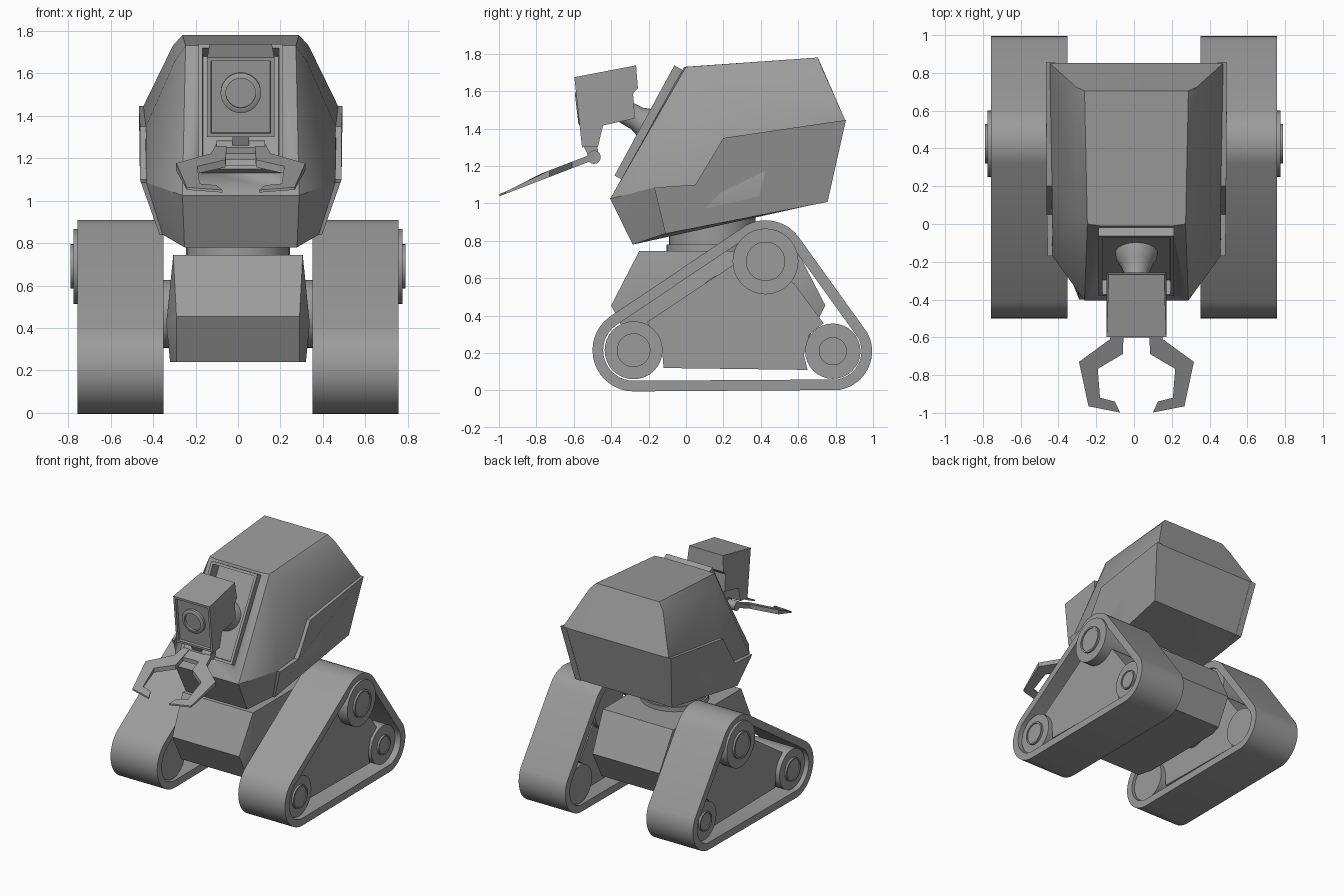
import bpy, bmesh
from math import sin, cos, pi, radians
from mathutils import Vector, Matrix

cube = bpy.data.objects.get("Cube")
if cube:
    bpy.data.objects.remove(cube, do_unlink=True)

GREY = (0.33, 0.33, 0.33, 1)
grey = bpy.data.materials.new("plain grey")
grey.use_nodes = True
grey.diffuse_color = GREY
grey.node_tree.nodes["Principled BSDF"].inputs["Base Color"].default_value = GREY


def finish(name, bm, mirror=False, angle=30):
    """Turn a bmesh into a shaded object, optionally mirrored to the other side."""
    bmesh.ops.recalc_face_normals(bm, faces=bm.faces)
    mesh = bpy.data.meshes.new(name)
    bm.to_mesh(mesh)
    bm.free()
    mesh.materials.append(grey)
    obj = bpy.data.objects.new(name, mesh)
    bpy.context.collection.objects.link(obj)
    bpy.ops.object.select_all(action='DESELECT')
    obj.select_set(True)
    bpy.context.view_layer.objects.active = obj
    bpy.ops.object.shade_smooth_by_angle(angle=radians(angle))
    if mirror:
        obj.modifiers.new("mirror", 'MIRROR')
    return obj


def hull(name, half_points, angle=30):
    """Convex shell around points and their mirrored copies."""
    bm = bmesh.new()
    for x, y, z in half_points:
        bm.verts.new((x, y, z))
        bm.verts.new((-x, y, z))
    res = bmesh.ops.convex_hull(bm, input=bm.verts)
    inside = {g for g in res["geom_interior"] if isinstance(g, bmesh.types.BMVert)}
    bmesh.ops.delete(bm, geom=list(inside), context='VERTS')
    bmesh.ops.dissolve_limit(bm, angle_limit=radians(2), verts=bm.verts, edges=bm.edges)
    return finish(name, bm, angle=angle)


def prism_mesh(points, offset):
    """Polygon pushed along an offset."""
    bm = bmesh.new()
    face = bm.faces.new([bm.verts.new(p) for p in points])
    res = bmesh.ops.extrude_face_region(bm, geom=[face], use_keep_orig=True)
    moved = [g for g in res["geom"] if isinstance(g, bmesh.types.BMVert)]
    bmesh.ops.translate(bm, verts=moved, vec=offset)
    bmesh.ops.recalc_face_normals(bm, faces=bm.faces)
    return bm


def lathe(name, profile, origin, axis, mirror=False, steps=32):
    """Spin (radius, distance) pairs about an axis through the origin point."""
    bm = bmesh.new()
    turn = Vector((0, 0, 1)).rotation_difference(Vector(axis)).to_matrix().to_4x4()
    place = Matrix.Translation(origin) @ turn
    rings = [[bm.verts.new(place @ Vector((r * cos(2 * pi * i / steps), r * sin(2 * pi * i / steps), d)))
              for i in range(steps)] for r, d in profile]
    for a, b in zip(rings, rings[1:]):
        for i in range(steps):
            j = (i + 1) % steps
            bm.faces.new((a[i], a[j], b[j], b[i]))
    bm.faces.new(rings[0])
    bm.faces.new(rings[-1])
    return finish(name, bm, mirror)


# Track layout: name, y, z, belt radius, wheel radius, hub radius, outer x
WHEELS = [("front", -0.28, 0.215, 0.22, 0.155, 0.09, 0.725),
          ("rear", 0.785, 0.21, 0.21, 0.148, 0.075, 0.71),
          ("top", 0.425, 0.69, 0.22, 0.176, 0.105, 0.775)]
BELT = 0.057


def belt_loop(shrink, steps=40):
    """Outline of a belt pulled tight around the wheels."""
    loop = []
    for i in range(steps):
        d = Vector((cos(2 * pi * i / steps), sin(2 * pi * i / steps)))
        w = max(WHEELS, key=lambda w: d.dot(Vector((w[1], w[2]))) + w[3])
        loop.append(Vector((w[1], w[2])) + d * (w[3] - shrink))
    return loop


# Track belts
bm = bmesh.new()
rings = [[bm.verts.new((x, p.x, p.y)) for p in belt_loop(s)]
         for x, s in ((0.352, 0), (0.757, 0), (0.757, BELT), (0.352, BELT))]
for k in range(4):
    a, b = rings[k], rings[(k + 1) % 4]
    for i in range(len(a)):
        j = (i + 1) % len(a)
        bm.faces.new((a[i], a[j], b[j], b[i]))
finish("track_belt", bm, True)

# Wheels with ringed hubs
for name, y, z, _, r, hub, x in WHEELS:
    lathe(name + "_wheel", [(r, 0.37), (r, x), (hub, x), (hub, x + 0.015), (hub * 0.87, x + 0.015),
                            (hub * 0.87, x + 0.008)], (0, y, z), (1, 0, 0), True)

# Frame plate filling each track
plate = [(-0.12, 0.12), (0.65, 0.11), (0.63, 0.19), (0.66, 0.3), (0.735, 0.36), (0.58, 0.57),
         (0.43, 0.69), (0.28, 0.69), (-0.21, 0.365), (-0.13, 0.25)]
finish("track_frame", prism_mesh([(0.41, y, z) for y, z in plate], (0.28, 0, 0)), True)

# Chassis with bulged sides, axle and turntable
section = [(-0.25, 0.745), (-0.4, 0.455), (-0.29, 0.24), (0.635, 0.24), (0.745, 0.455), (0.595, 0.745)]
hull("chassis", [(0.305 if z > 0.7 else 0.29, y, z) for y, z in section] +
     [(0.32, -0.18, 0.24), (0.32, 0.53, 0.24), (0.338, -0.28, 0.42), (0.338, 0.63, 0.42)])
lathe("chassis_axle", [(0.16, 0.3), (0.16, 0.43)], (0, 0.22, 0.465), (1, 0, 0), True)
lathe("turntable", [(0.245, 0.72), (0.245, 0.78), (0.232, 0.78), (0.232, 0.97)], (0, 0.14, 0), (0, 0, 1))

# Faceted upper body
shell = hull("body_shell", [(0.19, -0.01, 1.73), (0.275, -0.405, 1.025), (0.265, -0.285, 0.78),
                            (0.445, -0.17, 1.085), (0.368, -0.11, 0.84), (0.26, 0, 1.73), (0.31, 0.05, 1.66),
                            (0.275, 0.705, 1.78), (0.32, 0.725, 1.73), (0.447, 0.2, 1.35),
                            (0.46, 0.852, 1.443), (0.40, 0.755, 1.01)], 24)
upper = [shell]

# Side armour
armour = [(0.47, -0.17, 1.085), (0.475, 0.05, 1.1), (0.475, 0.2, 1.35), (0.48, 0.855, 1.446),
          (0.42, 0.757, 1.008), (0.382, -0.11, 0.838)]
upper.append(finish("side_armour", prism_mesh(armour, (-0.05, 0, 0)), True))

# Recessed bezel on the sloping front, set into a pocket cut in the shell
slope = Matrix.Translation((0, -0.2, 1.38)) @ Matrix.Rotation(radians(61.5), 4, 'X')


def slope_box(half, low, high, depth, height):
    corners = [(-half, low), (half, low), (half, high), (-half, high)]
    return prism_mesh([(x, u, depth) for x, u in corners], (0, 0, height))


bm = slope_box(0.2, -0.29, 0.38, -0.06, 0.11)
front = max(bm.faces, key=lambda f: f.calc_center_median().z)
bmesh.ops.inset_region(bm, faces=[front], thickness=0.028)
bmesh.ops.inset_region(bm, faces=[front], thickness=0.002, depth=-0.085)
bm.transform(slope)
upper.append(finish("front_bezel", bm))
bm = slope_box(0.185, -0.275, 0.365, -0.05, 0.2)
bm.transform(slope)
cutter = finish("pocket_cutter", bm)
cutter.hide_render = True
cutter.hide_viewport = True
upper.append(cutter)
pocket = shell.modifiers.new("pocket", 'BOOLEAN')
pocket.operation = 'DIFFERENCE'
pocket.solver = 'EXACT'
pocket.object = cutter

# Flared neck carrying the camera
upper.append(lathe("camera_neck", [(0.115, -0.05), (0.108, 0), (0.085, 0.04), (0.066, 0.09), (0.06, 0.22)],
                   (0, -0.18, 1.41), (0, -0.879, 0.477)))

# Camera housing with framed face
housing = [(-0.597, 1.675), (-0.267, 1.738), (-0.257, 1.615), (-0.283, 1.588), (-0.273, 1.455),
           (-0.444, 1.417), (-0.47, 1.305), (-0.556, 1.3)]
bm = prism_mesh([(-0.158, y, z) for y, z in housing], (0.316, 0, 0))
for v in bm.verts:
    if v.co.z > 1.7:
        v.co.x *= 0.93
front = min(bm.faces, key=lambda f: f.calc_center_median().y)
bmesh.ops.inset_region(bm, faces=[front], thickness=0.025)
bmesh.ops.inset_region(bm, faces=[front], thickness=0.002, depth=-0.02)
upper.append(finish("camera_housing", bm))
upper.append(lathe("camera_lens", [(0.095, -0.01), (0.095, 0.022), (0.08, 0.03), (0.07, 0.03), (0.07, 0.012)],
                   (0, -0.555, 1.51), (0, -0.993, -0.119)))

# Hinge under the camera
upper.append(lathe("claw_hinge", [(0.036, -0.115), (0.036, 0.115)], (0, -0.492, 1.247), (1, 0, 0), steps=16))
bracket = [(-0.55, 1.31), (-0.475, 1.31), (-0.465, 1.25), (-0.52, 1.25)]
upper.append(finish("hinge_bracket", prism_mesh([(-0.04, y, z) for y, z in bracket], (0.08, 0, 0))))


def claw_z(y):
    return 1.23 + 0.385 * (y + 0.5)


bar = [(-0.07, -0.49), (0.07, -0.49), (0.07, -0.6), (-0.07, -0.6)]
upper.append(finish("claw_bar", prism_mesh([(x, y, claw_z(y)) for x, y in bar], (0, 0, 0.03))))

# Claw fingers, thinner towards the tips
finger = [(0.065, -0.49), (0.115, -0.49), (0.14, -0.61), (0.304, -0.73), (0.254, -0.965), (0.087, -0.998),
          (0.114, -0.94), (0.193, -0.92), (0.205, -0.767), (0.072, -0.688)]
bm = prism_mesh([(x, y, claw_z(y)) for x, y in finger], (0, 0, 0.035))
for v in bm.verts:
    base = claw_z(v.co.y)
    if v.co.z > base + 0.01 and v.co.y < -0.9:
        v.co.z = base + 0.012
upper.append(finish("claw_finger", bm, True, 20))

# The upper assembly sits slightly to the left of the tracks
for obj in upper:
    obj.location.x = 0.013
